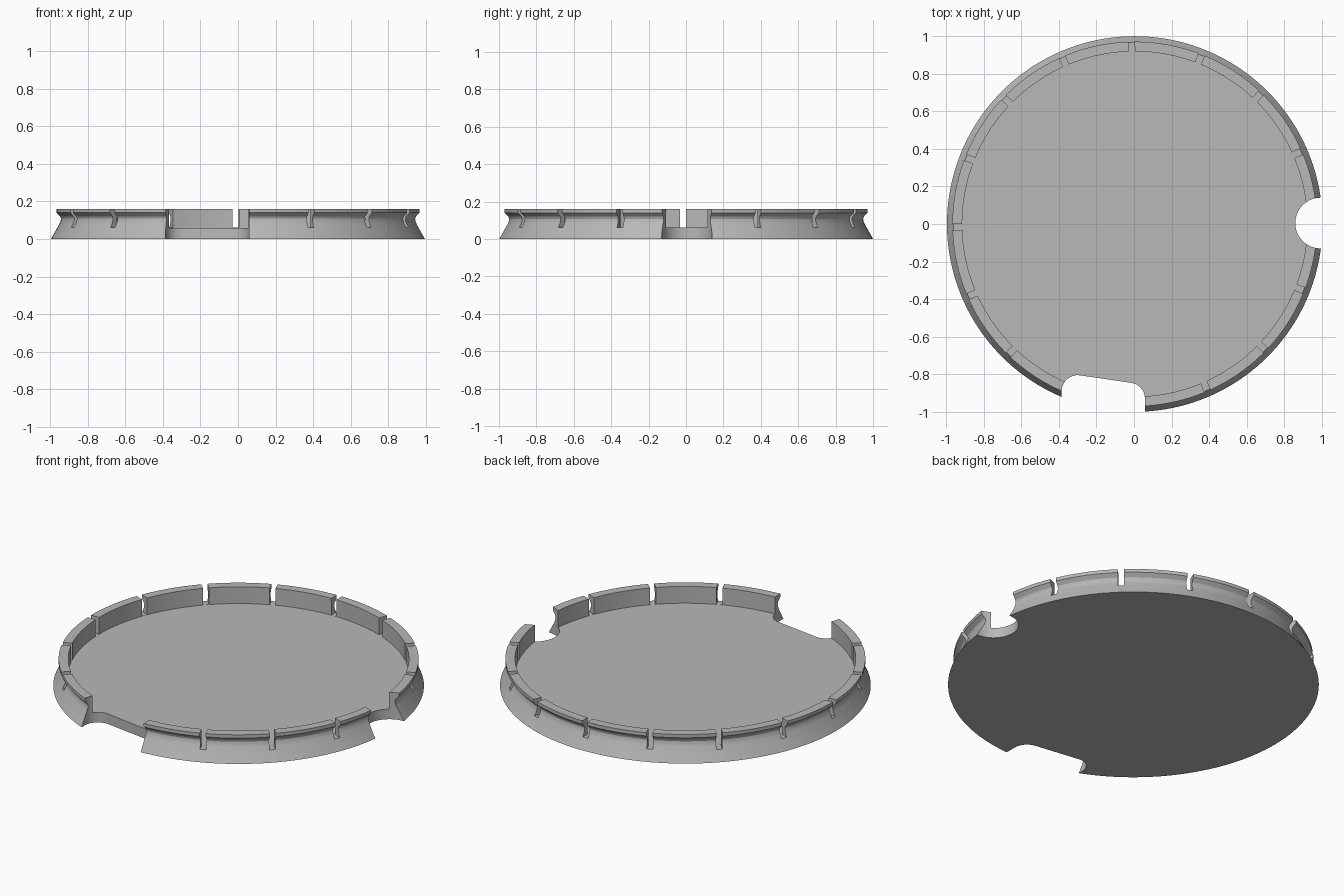
import bpy, bmesh, math
from mathutils import Matrix, Vector

old = bpy.data.objects.get("Cube")
if old:
    bpy.data.objects.remove(old, do_unlink=True)

CENTRE = Vector((0.004, 0, 0))
FLOOR = 0.06
SEGMENTS = 160

grey = bpy.data.materials.new("plain grey")
grey.use_nodes = True
colour = (0.48, 0.48, 0.48, 1)
grey.diffuse_color = colour
grey.node_tree.nodes["Principled BSDF"].inputs["Base Color"].default_value = colour


def finish(bm, name):
    bmesh.ops.recalc_face_normals(bm, faces=bm.faces)
    mesh = bpy.data.meshes.new(name)
    bm.to_mesh(mesh)
    bm.free()
    mesh.materials.append(grey)
    obj = bpy.data.objects.new(name, mesh)
    bpy.context.collection.objects.link(obj)
    return obj


def turned(name, profile):
    """Revolve (radius, height) points and cap both ends."""
    bm = bmesh.new()
    rings = []
    for r, z in profile:
        rings.append([bm.verts.new(CENTRE + Vector((
            r * math.cos(math.tau * i / SEGMENTS),
            r * math.sin(math.tau * i / SEGMENTS), z))) for i in range(SEGMENTS)])
    for a, b in zip(rings, rings[1:]):
        for i in range(SEGMENTS):
            j = (i + 1) % SEGMENTS
            bm.faces.new((a[i], a[j], b[j], b[i]))
    bm.faces.new(rings[0])
    bm.faces.new(rings[-1])
    return finish(bm, name)


def prism(name, outline):
    """Vertical cutter with the given plan outline."""
    bm = bmesh.new()
    face = bm.faces.new([bm.verts.new((x, y, -0.1)) for x, y in outline])
    top = bmesh.ops.extrude_face_region(bm, geom=[face])["geom"]
    bmesh.ops.translate(bm, vec=(0, 0, 0.4),
                        verts=[v for v in top if isinstance(v, bmesh.types.BMVert)])
    return finish(bm, name)


def arc(cx, cy, r, start, end, steps=16):
    angles = [math.radians(start + (end - start) * i / steps) for i in range(steps + 1)]
    return [(cx + r * math.cos(a), cy + r * math.sin(a)) for a in angles]


# Tray: floor, flared skirt and snap lip in one turned solid
tray = turned("tray", [
    (1, 0), (0.955, 0.08), (0.949, 0.095), (0.947, 0.108), (0.951, 0.12),
    (0.971, 0.14), (0.971, 0.16), (0.919, 0.16), (0.919, FLOOR)])

# Rim slots, evenly spaced
bm = bmesh.new()
for k in range(16):
    turn = Matrix.Rotation(math.radians(1 + 22.5 * k), 4, 'Z')
    place = Matrix.Translation(CENTRE) @ turn @ Matrix.Translation((1, 0, FLOOR + 0.1005))
    bmesh.ops.create_cube(bm, size=1, matrix=place @ Matrix.Diagonal((0.18, 0.033, 0.2, 1)))
slots = finish(bm, "slot_cutter")

# Round notch on the left side
side_notch = prism("side_notch_cutter",
                   arc(0.994, 0.005, 0.135, 90, 270, 32) + [(1.2, -0.13), (1.2, 0.14)])

# Wide slanted notch at the front
front_notch = prism("front_notch_cutter",
                    arc(-0.3, -0.89, 0.085, 180, 81.7) + arc(-0.027, -0.93, 0.085, 81.7, 0)
                    + [(0.058, -1.2), (-0.385, -1.2)])

bpy.context.view_layer.objects.active = tray
tray.select_set(True)
for cutter in (slots, side_notch, front_notch):
    cutter.hide_render = True
    mod = tray.modifiers.new(cutter.name, 'BOOLEAN')
    mod.operation = 'DIFFERENCE'
    mod.solver = 'EXACT'
    mod.object = cutter
    bpy.ops.object.modifier_apply(modifier=mod.name)
    bpy.data.objects.remove(cutter, do_unlink=True)

bpy.ops.object.shade_smooth_by_angle(angle=math.radians(25))
